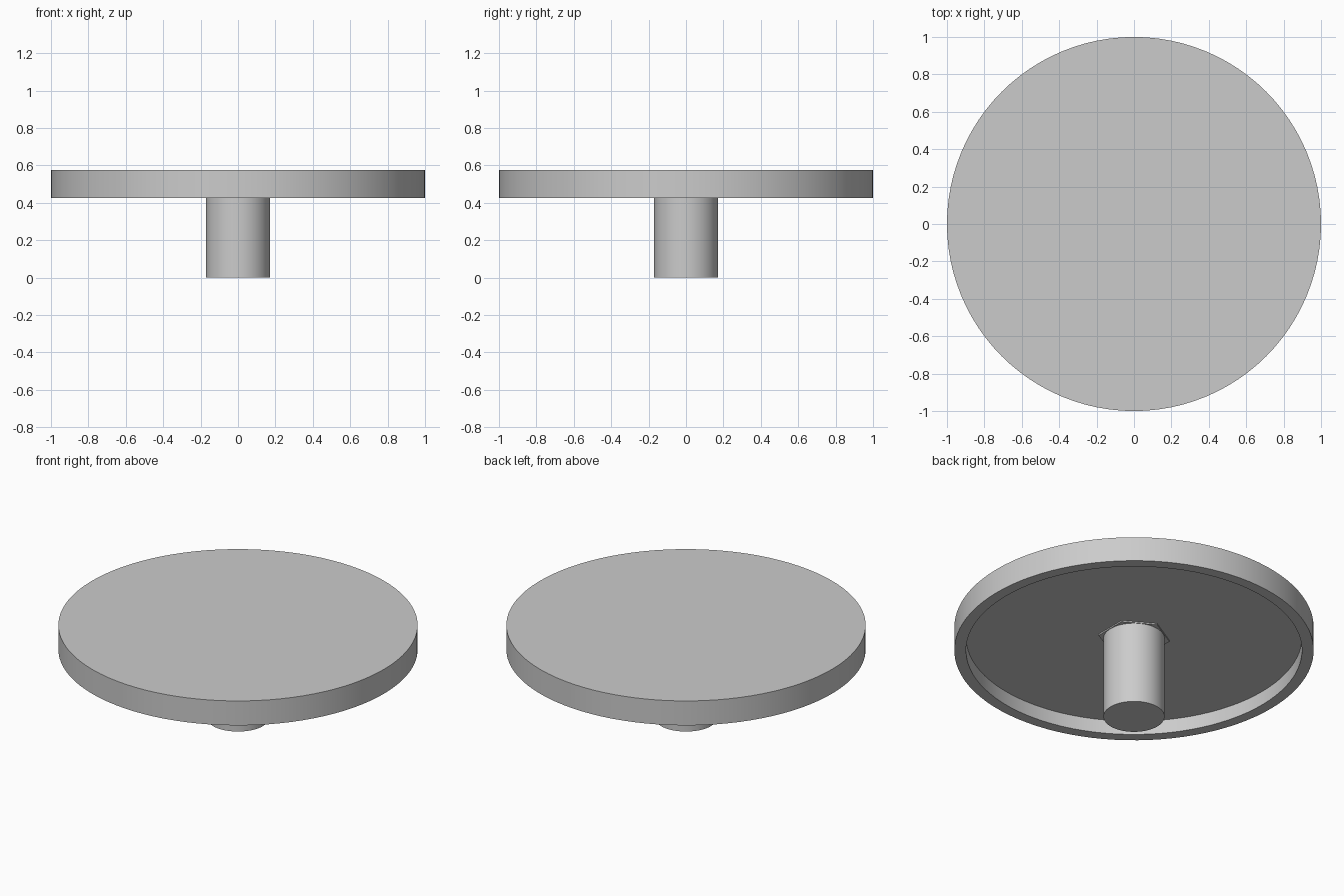
import bpy, bmesh, math

cube = bpy.data.objects.get("Cube")
if cube:
    bpy.data.objects.remove(cube, do_unlink=True)

SEGMENTS = 96
FLOOR_Z = 0.51

grey = bpy.data.materials.new("plain grey")
grey.use_nodes = True
colour = (0.6, 0.6, 0.6, 1)
grey.diffuse_color = colour
grey.node_tree.nodes["Principled BSDF"].inputs["Base Color"].default_value = colour


def lathe(name, profile, steps, start=0.0):
    """Spin a closed (radius, height) profile about z."""
    bm = bmesh.new()
    a, c, s = start, math.cos(start), math.sin(start)
    verts = [bm.verts.new((r * c, r * s, z)) for r, z in profile]
    edges = [bm.edges.new(pair) for pair in zip(verts, verts[1:])]
    bmesh.ops.spin(bm, geom=verts + edges, cent=(0, 0, 0), axis=(0, 0, 1),
                   angle=2 * math.pi, steps=steps)
    bmesh.ops.remove_doubles(bm, verts=bm.verts, dist=1e-4)
    bmesh.ops.recalc_face_normals(bm, faces=bm.faces)
    mesh = bpy.data.meshes.new(name)
    bm.to_mesh(mesh)
    bm.free()
    mesh.materials.append(grey)
    obj = bpy.data.objects.new(name, mesh)
    bpy.context.collection.objects.link(obj)
    bpy.ops.object.select_all(action="DESELECT")
    obj.select_set(True)
    bpy.context.view_layer.objects.active = obj
    bpy.ops.object.shade_smooth_by_angle(angle=math.radians(30))
    return obj


# Round top, hollowed underneath to leave a rim
lathe("round_top", [(0, 0.575), (1, 0.575), (1, 0.425), (0.935, 0.425),
                    (0.935, FLOOR_Z), (0, FLOOR_Z)], SEGMENTS)

# Central stem
lathe("stem", [(0, FLOOR_Z + 0.02), (0.17, FLOOR_Z + 0.02), (0.17, 0), (0, 0)], SEGMENTS)

# Thin six-sided collar where the stem meets the top
lathe("hex_collar", [(0, FLOOR_Z + 0.01), (0.2, FLOOR_Z + 0.01),
                     (0.2, FLOOR_Z - 0.008), (0, FLOOR_Z - 0.008)],
      6, math.radians(30))
